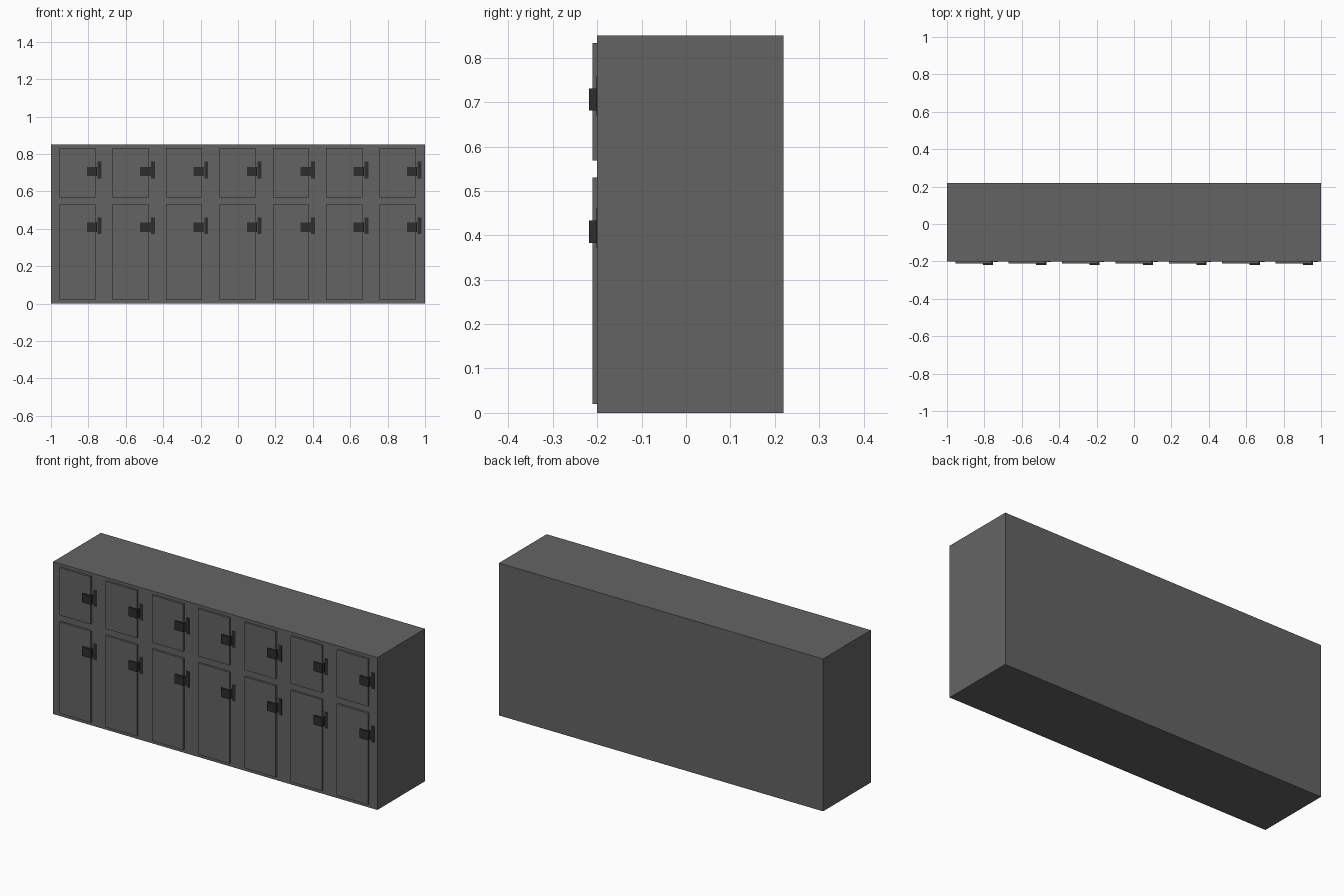
import bpy

cube = bpy.data.objects.get("Cube")
if cube:
    bpy.data.objects.remove(cube, do_unlink=True)


def material(name, grey):
    mat = bpy.data.materials.new(name)
    mat.use_nodes = True
    colour = (grey, grey, grey, 1)
    mat.diffuse_color = colour
    mat.node_tree.nodes["Principled BSDF"].inputs["Base Color"].default_value = colour
    return mat


def box(name, mat, x, y, z):
    """Box spanning the given (low, high) ranges."""
    spans = (x, y, z)
    bpy.ops.mesh.primitive_cube_add(size=1, location=[(a + b) / 2 for a, b in spans])
    obj = bpy.context.object
    obj.name = name
    obj.scale = [b - a for a, b in spans]
    bpy.ops.object.transform_apply(location=False, rotation=False, scale=True)
    obj.data.materials.append(mat)
    return obj


body_grey = material("locker grey", 0.127)
latch_grey = material("dark latch grey", 0.027)

COLUMNS = 7
PITCH = 0.2853
FRONT = -0.2

# Cabinet body
box("cabinet", body_grey, (-1, 1), (FRONT, 0.22), (0, 0.85))

# Each row: name, door bottom, door top, latch centre height
rows = (("upper", 0.568, 0.833, 0.706), ("lower", 0.02, 0.53, 0.408))

for column in range(COLUMNS):
    left = -0.955 + column * PITCH
    right = left + 0.193
    for row, bottom, top, latch in rows:
        tag = f"{row}_{column + 1}"
        # Raised door panel
        box(f"door_{tag}", body_grey, (left, right), (FRONT - 0.011, FRONT), (bottom, top))
        # Latch block overhanging the door edge
        box(f"latch_{tag}", latch_grey, (right - 0.046, right + 0.008),
            (FRONT - 0.019, FRONT), (latch - 0.025, latch + 0.025))
        # Thin strike plate on the frame beside the door
        box(f"strike_plate_{tag}", latch_grey, (right + 0.011, right + 0.032),
            (FRONT - 0.002, FRONT), (latch - 0.037, latch + 0.053))
